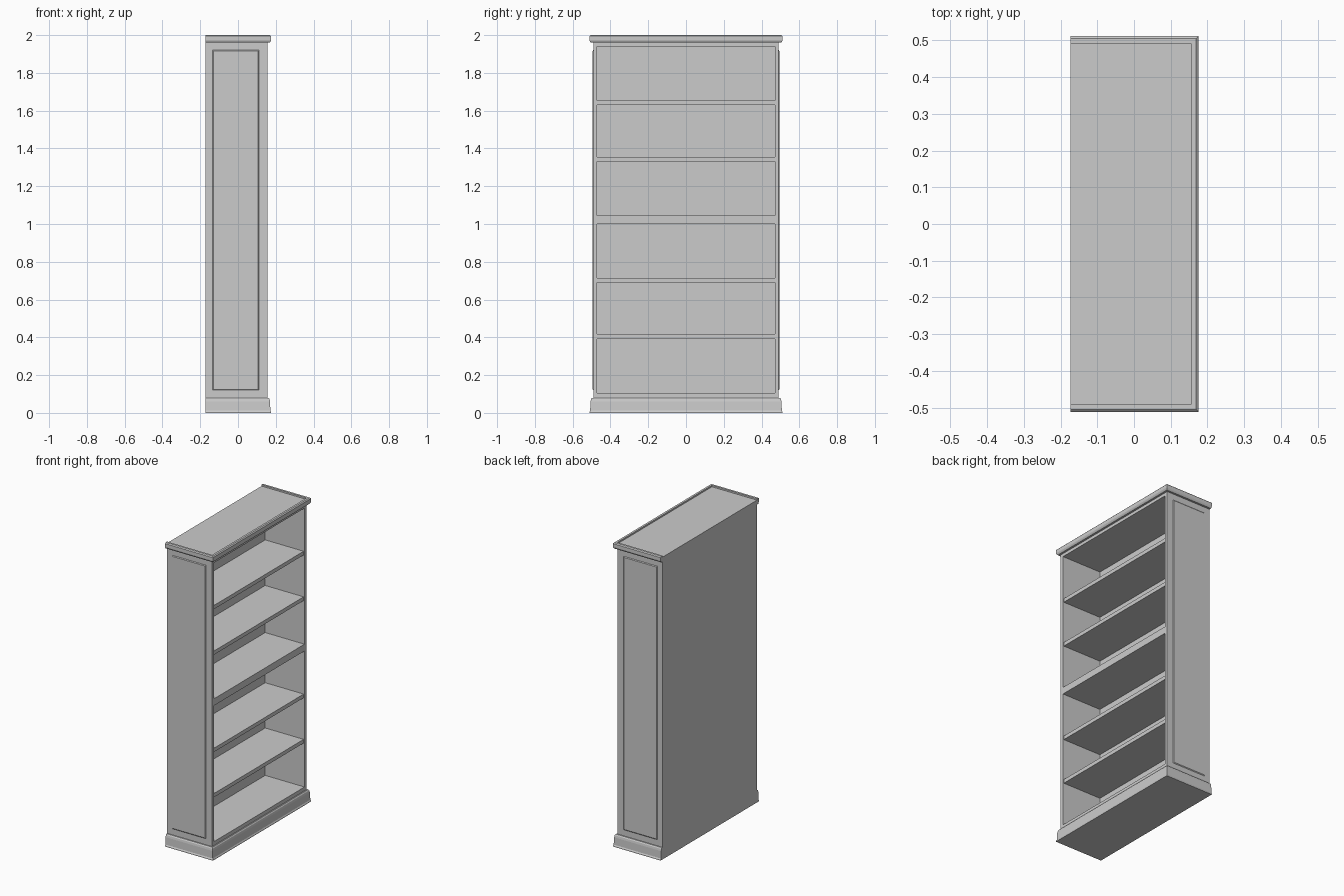
import bpy, bmesh

if "Cube" in bpy.data.objects:
    bpy.data.objects.remove(bpy.data.objects["Cube"])

BACK, FRONT, HALF = -0.173, 0.155, 0.491   # carcass limits
INNER, INBACK = 0.47, -0.131               # clear opening and inner back face


def make(name, verts, faces):
    me = bpy.data.meshes.new(name)
    me.from_pydata(verts, [], faces)
    bm = bmesh.new()
    bm.from_mesh(me)
    bmesh.ops.recalc_face_normals(bm, faces=bm.faces)
    bm.to_mesh(me)
    bm.free()
    ob = bpy.data.objects.new(name, me)
    bpy.context.collection.objects.link(ob)
    return ob


def box(name, x0, x1, y0, y1, z0, z1):
    v = [(x, y, z) for x in (x0, x1) for y in (y0, y1) for z in (z0, z1)]
    f = [(0, 1, 3, 2), (4, 6, 7, 5), (0, 4, 5, 1), (2, 3, 7, 6), (0, 2, 6, 4), (1, 5, 7, 3)]
    return make(name, v, f)


def moulding(name, profile):
    """Mitred U-shaped strip round both sides and the open face; profile = (outward offset, z)."""
    n, v, f = len(profile), [], []
    for k in range(4):
        for o, z in profile:
            x = BACK if k in (0, 3) else FRONT + o
            y = (HALF + o) * (-1 if k < 2 else 1)
            v.append((x, y, z))
    for k in range(3):
        for i in range(n):
            j = (i + 1) % n
            f.append((k * n + i, k * n + j, (k + 1) * n + j, (k + 1) * n + i))
    f += [tuple(range(n)), tuple(range(3 * n, 4 * n))]
    return make(name, v, f)


def raised_panel(name, s):
    """Bevelled field panel on the outer side face."""
    v, f = [], []
    for y, d in ((HALF - 0.004, 0), (HALF, 0), (HALF + 0.004, 0.005)):
        for x, z in ((-0.135 + d, 0.12 + d), (0.11 - d, 0.12 + d),
                     (0.11 - d, 1.92 - d), (-0.135 + d, 1.92 - d)):
            v.append((x, s * y, z))
    for r in (0, 4):
        for i in range(4):
            j = (i + 1) % 4
            f.append((r + i, r + j, r + 4 + j, r + 4 + i))
    f += [(0, 1, 2, 3), (8, 9, 10, 11)]
    return make(name, v, f)


# Carcass: sides, back, bottom and top
for side, s in (("left", -1), ("right", 1)):
    ya, yb = sorted((s * INNER, s * HALF))
    box(f"{side}_side", BACK, FRONT, ya, yb, 0, 1.99)
    raised_panel(f"{side}_side_panel", s)
box("back_panel", BACK, INBACK, -INNER, INNER, 0, 1.99)
box("bottom_board", INBACK, FRONT, -INNER, INNER, 0, 0.105)
box("top_board", INBACK, FRONT, -INNER, INNER, 1.94, 1.99)

# Fixed middle shelf is flush; loose shelves sit slightly back
box("middle_shelf", INBACK, FRONT, -INNER, INNER, 1.0, 1.045)
for i, z in enumerate((0.392, 0.69, 1.33, 1.63)):
    box(f"shelf_{i + 1}", INBACK, FRONT - 0.006, -INNER, INNER, z, z + 0.025)

# Plinth and crown mouldings
moulding("plinth", [(0, 0), (0.02, 0), (0.02, 0.006), (0.0165, 0.012), (0.0145, 0.06),
                    (0.012, 0.073), (0.007, 0.08), (0, 0.08)])
moulding("crown", [(0, 1.96), (0.013, 1.96), (0.017, 1.966), (0.02, 1.972),
                   (0.02, 1.994), (0.014, 2.0), (0, 2.0)])
